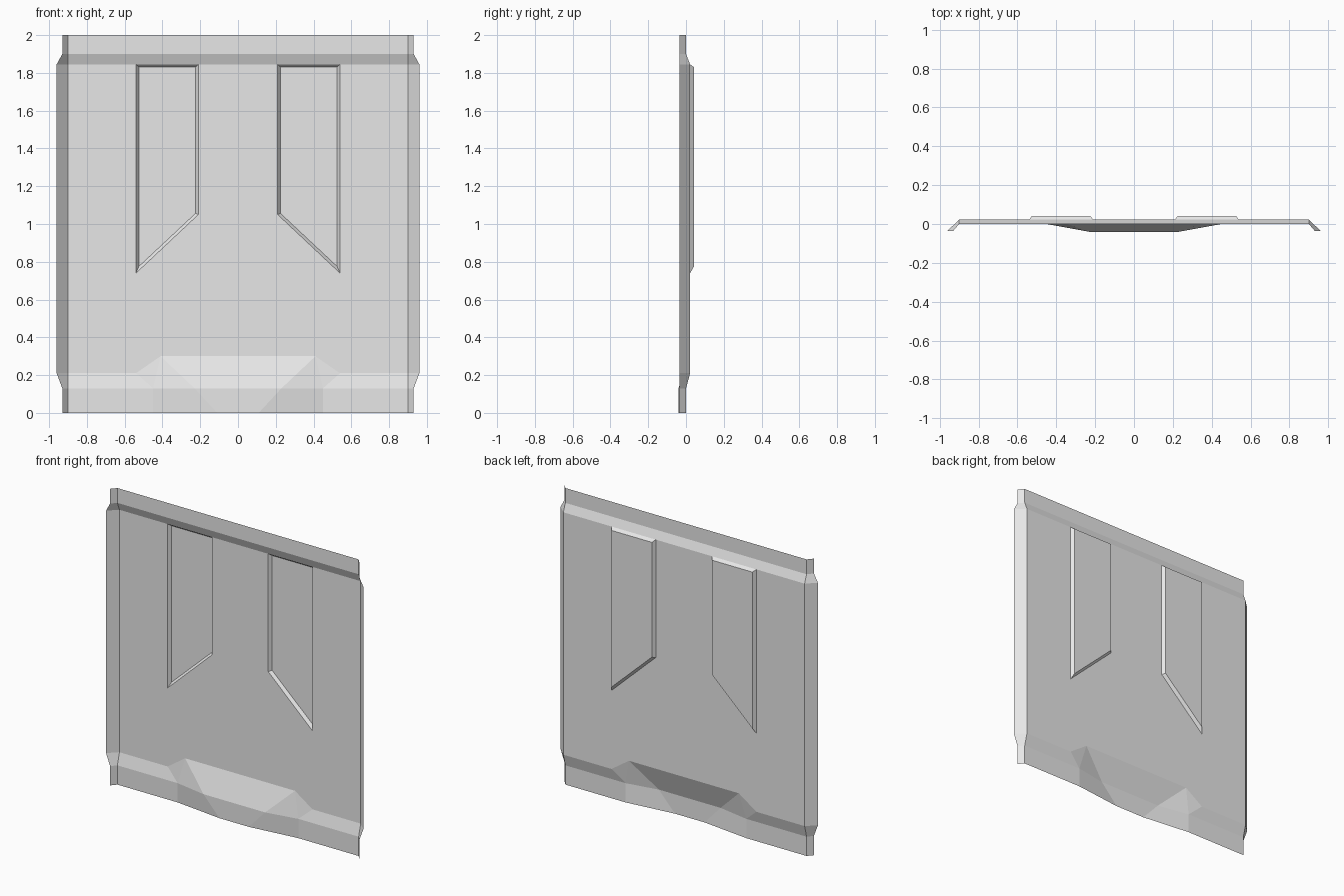
import bpy, bmesh

if "Cube" in bpy.data.objects:
    bpy.data.objects.remove(bpy.data.objects["Cube"], do_unlink=True)

grey = bpy.data.materials.new("light_grey")
grey.use_nodes = True
grey.diffuse_color = (0.8, 0.8, 0.8, 1)
grey.node_tree.nodes["Principled BSDF"].inputs["Base Color"].default_value = (0.8, 0.8, 0.8, 1)

MAIN, EDGE, FRONT, BACK = 0.022, 0.0, -0.04, 0.042   # depths of the pressed sheet
FOOT, FOOT_TOP, HEAD, HEAD_TOP, TOP = 0.13, 0.21, 1.845, 1.9, 2.0
CREASE = 0.9


def sheet(name, faces):
    """Flat-sided sheet from the +x half, facing the front and mirrored."""
    bm = bmesh.new()
    for points in faces:
        face = bm.faces.new([bm.verts.new(p) for p in points])
        face.normal_update()
        if face.normal.y > 0:
            face.normal_flip()
    bmesh.ops.remove_doubles(bm, verts=bm.verts, dist=0.0005)
    mesh = bpy.data.meshes.new(name)
    bm.to_mesh(mesh)
    bm.free()
    mesh.materials.append(grey)
    obj = bpy.data.objects.new(name, mesh)
    bpy.context.collection.objects.link(obj)
    mirror = obj.modifiers.new("mirror", 'MIRROR')
    mirror.use_clip = True
    return obj


def strip(a, b):
    """Quads between two point rows of equal length."""
    return [[a[i], a[i + 1], b[i + 1], b[i]] for i in range(len(a) - 1)]


def at(depth, outline):
    return [(x, depth, z) for x, z in outline]


# Outline of the pocket opening and its inset floor
opening = [(0.54, HEAD), (0.54, 0.74), (0.21, 1.05), (0.21, HEAD)]
floor = [(0.525, 1.83), (0.525, 0.775), (0.225, 1.056), (0.225, 1.83)]

# Main sheet, notched round the pocket, and the stepped top and bottom edges
main = at(MAIN, [(0, 0.3), (0.41, 0.3), (0.54, FOOT_TOP), (CREASE, FOOT_TOP), (CREASE, HEAD)]
          + opening + [(0, HEAD)])
top_rows = [at(MAIN, [(0, HEAD), (CREASE, HEAD)]),
            at(EDGE, [(0, HEAD_TOP), (CREASE, HEAD_TOP)]),
            at(EDGE, [(0, TOP), (CREASE, TOP)])]
foot_rows = [at(MAIN, [(0.54, FOOT_TOP), (CREASE, FOOT_TOP)]),
             at(EDGE, [(0.45, FOOT), (CREASE, FOOT)]),
             at(EDGE, [(0.45, 0), (CREASE, 0)])]
steps = []
for rows in (top_rows, foot_rows):
    for lower, upper in zip(rows, rows[1:]):
        steps += strip(lower, upper)
sheet("panel_sheet", [main] + steps)

# Pockets pressed towards the back
rim, base = at(MAIN, opening), at(BACK, floor)
sheet("pockets", strip(rim + rim[:1], base + base[:1]) + [base])

# Faceted bulge at the bottom centre
peak, shoulder = (0.41, MAIN, 0.3), (0.54, MAIN, FOOT_TOP)
side, side_low = (0.45, EDGE, FOOT), (0.45, EDGE, 0)
nose, nose_low = (0.23, FRONT, FOOT), (0.11, FRONT, 0)
sheet("bottom_bulge", [
    [(0, MAIN, 0.3), peak, nose, (0, FRONT, FOOT)],
    [(0, FRONT, FOOT), nose, nose_low, (0, FRONT, 0)],
    [peak, shoulder, side],
    [peak, side, nose],
    [nose, side, side_low, nose_low],
])

# Bent side flanges, narrower at both ends
inner, outer = [], []
for z, depth, reach in ((0, EDGE, 0.93), (FOOT, EDGE, 0.93), (FOOT_TOP, MAIN, 0.96),
                        (HEAD, MAIN, 0.96), (HEAD_TOP, EDGE, 0.93), (TOP, EDGE, 0.93)):
    inner.append((CREASE, depth, z))
    outer.append((reach, -0.035, z))
sheet("side_flanges", strip(inner, outer))
